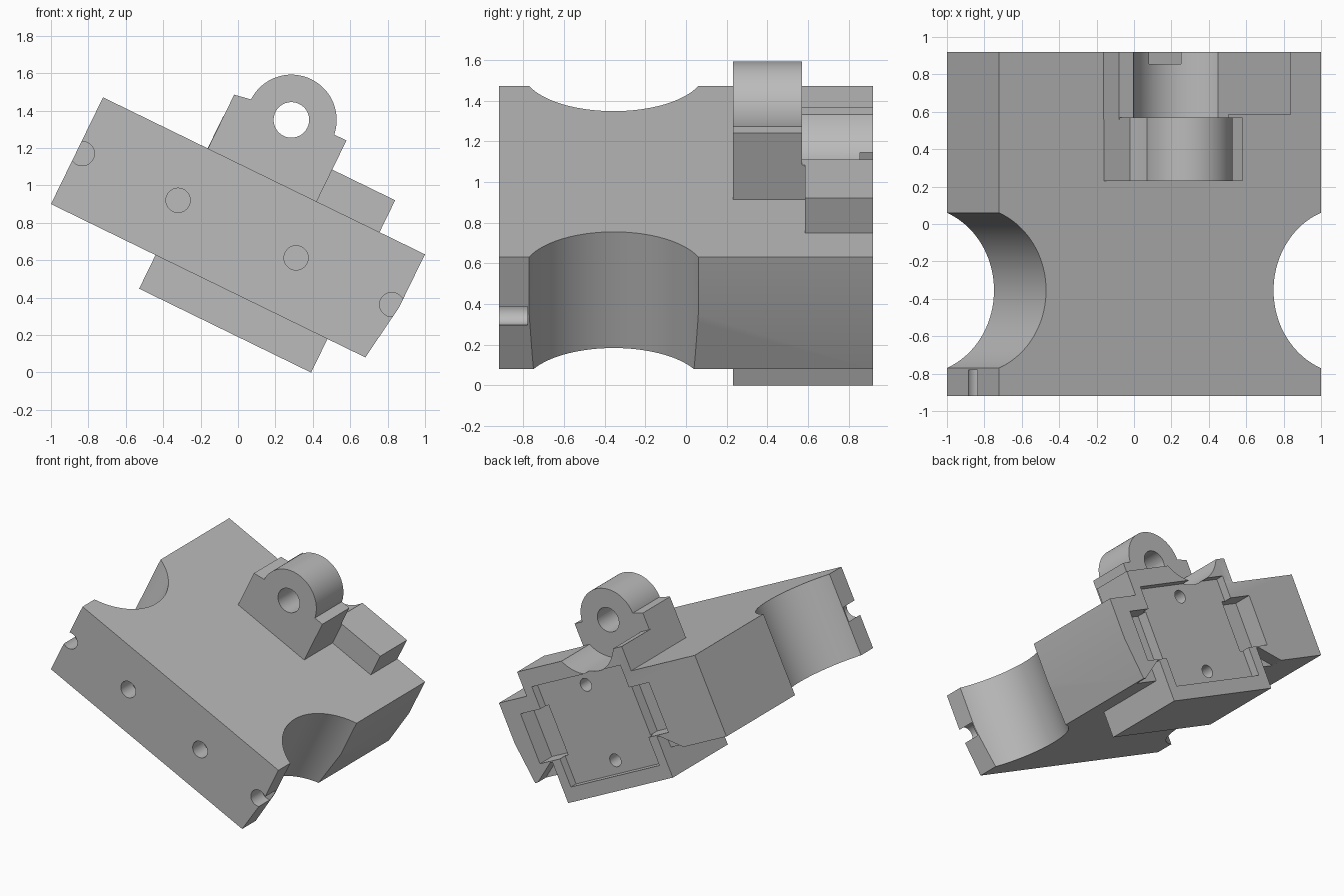
import bpy, bmesh, math
from mathutils import Matrix, Vector

cube = bpy.data.objects.get("Cube")
if cube:
    bpy.data.objects.remove(cube, do_unlink=True)

# One plain grey
grey = bpy.data.materials.new("plain_grey")
grey.use_nodes = True
colour = (0.5, 0.5, 0.5, 1)
grey.diffuse_color = colour
grey.node_tree.nodes["Principled BSDF"].inputs["Base Color"].default_value = colour

# Parts are laid out along the plate (u), depth (y) and thickness (v), then tilted
TILT = Matrix.Translation((-1, 0, 0.9)) @ Matrix.Rotation(math.radians(26), 4, 'Y')
BACK = 0.92
MID = 1.1325      # centre of the rear block along u


def prism(name, outline, start, end, upright=False):
    """Extrude an outline through y, or through v when upright."""
    bm = bmesh.new()
    place = (lambda p, d: (p[0], p[1], d)) if upright else (lambda p, d: (p[0], d, p[1]))
    face = bm.faces.new([bm.verts.new(place(p, start)) for p in outline])
    extruded = bmesh.ops.extrude_face_region(bm, geom=[face])["geom"]
    shift = Vector(place((0, 0), end - start))
    bmesh.ops.translate(bm, vec=shift,
                        verts=[g for g in extruded if isinstance(g, bmesh.types.BMVert)])
    bmesh.ops.recalc_face_normals(bm, faces=bm.faces)
    bm.transform(TILT)
    mesh = bpy.data.meshes.new(name)
    bm.to_mesh(mesh)
    bm.free()
    mesh.materials.append(grey)
    ob = bpy.data.objects.new(name, mesh)
    bpy.context.collection.objects.link(ob)
    return ob


def rect(u0, u1, v0, v1):
    return [(u0, v0), (u1, v0), (u1, v1), (u0, v1)]


def circle(u, v, r, n=64):
    return [(u + r * math.cos(2 * math.pi * i / n), v + r * math.sin(2 * math.pi * i / n))
            for i in range(n)]


def flip(outline):
    return [(2 * MID - u, v) for u, v in outline]


def combine(target, tool, operation):
    """Apply a boolean and discard the tool."""
    tool.hide_render = True
    mod = target.modifiers.new("join_or_cut", 'BOOLEAN')
    mod.operation, mod.solver, mod.object = operation, 'EXACT', tool
    bpy.context.view_layer.objects.active = target
    bpy.ops.object.modifier_apply(modifier=mod.name)
    bpy.data.objects.remove(tool, do_unlink=True)


def cut(target, *args, **kw):
    combine(target, prism("cutter", *args, **kw), 'DIFFERENCE')


# Tilted plate, slightly tapered below the middle of its low end
body = prism("plate_body", [(0, 0), (1.87, 0), (1.915, 0.32), (1.915, 0.635), (0, 0.635)],
             -BACK, BACK)

# Rear block, the shoulder behind the lug, and the underside block
for name, outline, start, end in (
        ("rear_block", rect(0.622, 1.645, 0.1, 0.825), 0.585, BACK),
        ("shoulder", rect(0.622, 1.271, 0.2, 0.825), 0.56, 0.7),
        ("underside_block", rect(0.622, 1.645, -0.2, 0.2), 0.23, BACK)):
    combine(body, prism(name, outline, start, end), 'UNION')

# Round scallops in both ends
for u in (-0.167, 2.08):
    cut(body, circle(u, -0.355, 0.447, 96), -0.5, 1, upright=True)

# Front holes; the outer two break through the ends
for u in (0.032, 0.602, 1.304, 1.873):
    cut(body, circle(u, 0.316, 0.065, 32), -1, -0.78)

# Curved trough behind the lug
cut(body, circle(0.958, 0.968, 0.29, 96), 0.57, 1)

# Back pocket, side slots, corner notches and pocket holes
cut(body, rect(0.70, 1.565, -0.09, 0.694), 0.855, 1)
slot = rect(0.505, 0.73, 0.13, 0.52)
notch = [(0.405, -0.01), (0.6, 0.12), (0.621, 0.12), (0.621, -0.01)]
for outline, depth in ((slot, 0.15), (notch, 0.1)):
    cut(body, outline, BACK - depth, 1)
    cut(body, flip(outline), BACK - depth, 1)
for v in (0.01, 0.6):
    cut(body, circle(MID, v, 0.05, 32), 0.7, 1)

# Lug with a rounded, drilled head
lug = prism("lug", [(0.624, 0.55), (1.271, 0.55), (1.271, 0.998), (1.15, 0.998),
                    (0.716, 0.972), (0.624, 0.955)], 0.23, 0.57)
combine(lug, prism("lug_head", circle(0.958, 0.968, 0.242, 96), 0.23, 0.57), 'UNION')
cut(lug, circle(0.958, 0.968, 0.095, 48), 0.1, 0.7)

# Smooth curves, keep edges sharp
bpy.ops.object.select_all(action='DESELECT')
for ob in (body, lug):
    ob.select_set(True)
bpy.context.view_layer.objects.active = body
bpy.ops.object.shade_smooth_by_angle(angle=math.radians(20))
for ob in (body, lug):
    ob.select_set(False)
